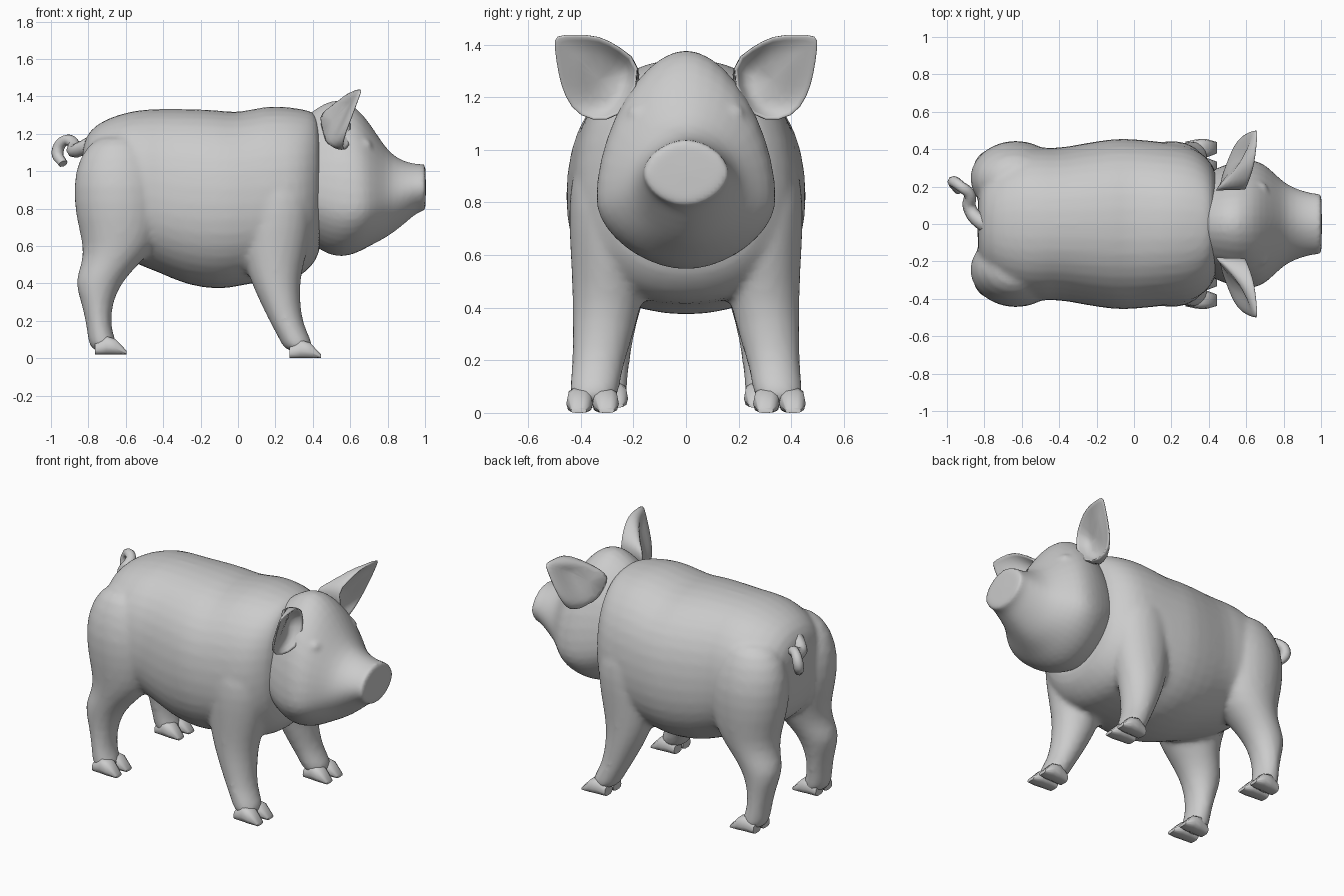
import bpy, bmesh
from math import sin, cos, pi, copysign

cube = bpy.data.objects.get("Cube")
if cube:
    bpy.data.objects.remove(cube)

skin = bpy.data.materials.new("soft_grey")
skin.use_nodes = True
GREY = (0.6, 0.6, 0.6, 1)
skin.diffuse_color = GREY
skin.node_tree.nodes["Principled BSDF"].inputs["Base Color"].default_value = GREY


def finish(name, bm):
    bmesh.ops.recalc_face_normals(bm, faces=bm.faces)
    for f in bm.faces:
        f.smooth = True
    mesh = bpy.data.meshes.new(name)
    bm.to_mesh(mesh)
    bm.free()
    mesh.materials.append(skin)
    ob = bpy.data.objects.new(name, mesh)
    bpy.context.collection.objects.link(ob)
    return ob


def loft(bm, rings):
    """Skin a list of point rings and cap both ends."""
    rows = [[bm.verts.new(p) for p in ring] for ring in rings]
    n = len(rows[0])
    for a, b in zip(rows, rows[1:]):
        for i in range(n):
            j = (i + 1) % n
            bm.faces.new((a[i], a[j], b[j], b[i]))
    bm.faces.new(rows[0])
    bm.faces.new(rows[-1])


def power(v, p):
    return copysign(abs(v) ** p, v)


def x_ring(x, low, high, half, wide, p=0.87, y=0, n=20):
    """Cross-section facing along x, widest at height wide."""
    pts = []
    for i in range(n):
        c, s = power(cos(2 * pi * i / n), p), power(sin(2 * pi * i / n), p)
        pts.append((x, y + half * c, wide + s * ((high - wide) if s > 0 else (wide - low))))
    return pts


def z_ring(side, z, x0, x1, y0, y1, n=14):
    """Level cross-section of a leg."""
    return [((x0 + x1) / 2 + (x1 - x0) / 2 * cos(2 * pi * i / n),
             side * ((y0 + y1) / 2 + (y1 - y0) / 2 * sin(2 * pi * i / n)), z)
            for i in range(n)]


def blend(ob, voxel, rounds):
    sub = ob.modifiers.new("round", 'SUBSURF')
    sub.levels = sub.render_levels = 1
    rem = ob.modifiers.new("merge", 'REMESH')
    rem.mode = 'VOXEL'
    rem.voxel_size = voxel
    rem.use_smooth_shade = True
    smo = ob.modifiers.new("soften", 'SMOOTH')
    smo.factor = 0.5
    smo.iterations = rounds


# Body: barrel torso with four legs merged in
torso = [(-0.84, 0.80, 1.12, 0.18, 0.95), (-0.80, 0.66, 1.225, 0.28, 0.92),
         (-0.70, 0.58, 1.29, 0.37, 0.90), (-0.55, 0.50, 1.335, 0.425, 0.88),
         (-0.42, 0.455, 1.34, 0.405, 0.85), (-0.28, 0.385, 1.34, 0.435, 0.82),
         (-0.10, 0.36, 1.335, 0.465, 0.82), (0.0, 0.38, 1.315, 0.46, 0.82),
         (0.15, 0.41, 1.36, 0.445, 0.82), (0.28, 0.405, 1.35, 0.43, 0.84),
         (0.36, 0.45, 1.335, 0.39, 0.86), (0.42, 0.52, 1.32, 0.325, 0.88),
         (0.45, 0.60, 1.24, 0.26, 0.90)]
back_leg = [(1.20, -0.75, -0.52, 0.14, 0.33), (1.08, -0.86, -0.42, 0.06, 0.41),
            (0.92, -0.89, -0.38, 0.04, 0.455), (0.75, -0.875, -0.38, 0.04, 0.45),
            (0.60, -0.83, -0.43, 0.08, 0.43), (0.50, -0.84, -0.53, 0.13, 0.415),
            (0.41, -0.88, -0.615, 0.165, 0.41), (0.30, -0.84, -0.67, 0.195, 0.40),
            (0.17, -0.81, -0.68, 0.215, 0.40), (0.09, -0.805, -0.65, 0.22, 0.41),
            (0.03, -0.78, -0.63, 0.225, 0.41)]
front_leg = [(1.00, 0.06, 0.34, 0.22, 0.41), (0.85, 0.00, 0.40, 0.16, 0.45),
             (0.70, 0.00, 0.40, 0.12, 0.45), (0.55, 0.02, 0.37, 0.13, 0.44),
             (0.42, 0.06, 0.335, 0.165, 0.435), (0.30, 0.115, 0.335, 0.195, 0.435),
             (0.18, 0.175, 0.35, 0.235, 0.435), (0.10, 0.22, 0.395, 0.25, 0.445),
             (0.03, 0.25, 0.41, 0.26, 0.45)]
bm = bmesh.new()
loft(bm, [x_ring(*row) for row in torso])
for side in (1, -1):
    for leg in (back_leg, front_leg):
        loft(bm, [z_ring(side, *row) for row in leg])
blend(finish("body", bm), 0.018, 4)

# Head: egg-shaped skull with low cheeks, a flat snout and brow bumps
skull = [(0.34, 0.68, 1.29, 0.24, 0.88), (0.40, 0.60, 1.33, 0.285, 0.86),
         (0.48, 0.55, 1.385, 0.32, 0.83), (0.56, 0.535, 1.395, 0.345, 0.81),
         (0.64, 0.56, 1.345, 0.35, 0.81), (0.70, 0.595, 1.27, 0.325, 0.82),
         (0.76, 0.625, 1.175, 0.265, 0.84), (0.82, 0.66, 1.09, 0.21, 0.86),
         (0.90, 0.725, 1.05, 0.18, 0.89), (0.96, 0.78, 1.04, 0.165, 0.91),
         (0.995, 0.785, 1.04, 0.165, 0.91), (1.005, 0.79, 1.04, 0.16, 0.91)]
bm = bmesh.new()
loft(bm, [x_ring(*row, p=1.1) for row in skull])
for side in (1, -1):
    loft(bm, [x_ring(x, 1.13 - r, 1.13 + r, r, 1.13, 1, side * 0.18, 8)
              for x, r in ((0.62, 0.04), (0.66, 0.055), (0.69, 0.05), (0.72, 0.025))])
blend(finish("head", bm), 0.014, 3)

# Ears: cupped leaves with pointed tips, rim given as y, z, x
outline = [(0.16, 1.33, 0.59), (0.25, 1.39, 0.63), (0.33, 1.44, 0.65),
           (0.43, 1.44, 0.66), (0.505, 1.44, 0.665), (0.505, 1.40, 0.65),
           (0.49, 1.29, 0.61), (0.465, 1.20, 0.575), (0.41, 1.12, 0.555),
           (0.30, 1.10, 0.575), (0.21, 1.16, 0.62)]


def ear_ring(side, scale, depth, inward=0):
    """Ear outline shrunk about its middle, pushed back most near the root."""
    cx, cy, cz = 0.615, 0.30, 1.24
    ring = []
    for y, z, x in outline:
        root = max(0.15, 1 - (y - 0.17) * 2.2)
        ring.append((cx + (x - cx) * scale - depth * root,
                     side * (cy - inward + (y - cy) * scale), cz + (z - cz) * scale))
    return ring


for side, label in ((1, "left"), (-1, "right")):
    bm = bmesh.new()
    loft(bm, [ear_ring(side, *row) for row in
              ((0.45, 0.10), (0.8, 0.05), (0.97, -0.01), (1.0, 0.02),
               (0.94, 0.09, 0.01), (0.75, 0.15, 0.03), (0.55, 0.20, 0.07))])
    ear = finish(label + "_ear", bm)
    sub = ear.modifiers.new("round", 'SUBSURF')
    sub.levels = sub.render_levels = 1

# Hooves: two splayed toes on each foot
for place, heel, floor, mid in (("front", 0.275, 0.0, 0.355), ("back", -0.765, 0.02, 0.32)):
    for side, label in ((1, "left"), (-1, "right")):
        bm = bmesh.new()
        for offset in (-0.045, 0.045):
            toe = ((0, 0.06, 0.04), (0.06, 0.10, 0.05),
                   (0.11, 0.085, 0.05), (0.17, 0.02, 0.03))
            loft(bm, [x_ring(heel + dx, floor, floor + top, half, floor + top * 0.4,
                             0.7, side * (mid + offset * (1 + dx)), 10)
                      for dx, top, half in toe])
        hoof = finish(f"{place}_{label}_hoof", bm)
        bpy.context.view_layer.objects.active = hoof
        bpy.ops.object.select_all(action='DESELECT')
        hoof.select_set(True)
        bpy.ops.object.shade_smooth_by_angle(angle=0.9)

# Tail: curled tube
curve = bpy.data.curves.new("tail", 'CURVE')
curve.dimensions = '3D'
curve.bevel_depth = 0.036
curve.bevel_resolution = 2
curve.resolution_u = 5
curve.use_fill_caps = True
path = [(-0.75, -0.01, 1.15, 1.6), (-0.83, 0.02, 1.125, 1.1), (-0.88, 0.09, 1.11, 1),
        (-0.88, 0.16, 1.15, 0.9), (-0.925, 0.20, 1.165, 0.8),
        (-0.965, 0.225, 1.10, 0.9), (-0.935, 0.18, 1.04, 0.7)]
spline = curve.splines.new('BEZIER')
spline.bezier_points.add(len(path) - 1)
for point, (x, y, z, r) in zip(spline.bezier_points, path):
    point.co = (x, y, z)
    point.radius = r
    point.handle_left_type = point.handle_right_type = 'AUTO'
curve.materials.append(skin)
tail = bpy.data.objects.new("tail", curve)
bpy.context.collection.objects.link(tail)
bpy.ops.object.select_all(action='DESELECT')
tail.select_set(True)
bpy.context.view_layer.objects.active = tail
bpy.ops.object.convert(target='MESH')
